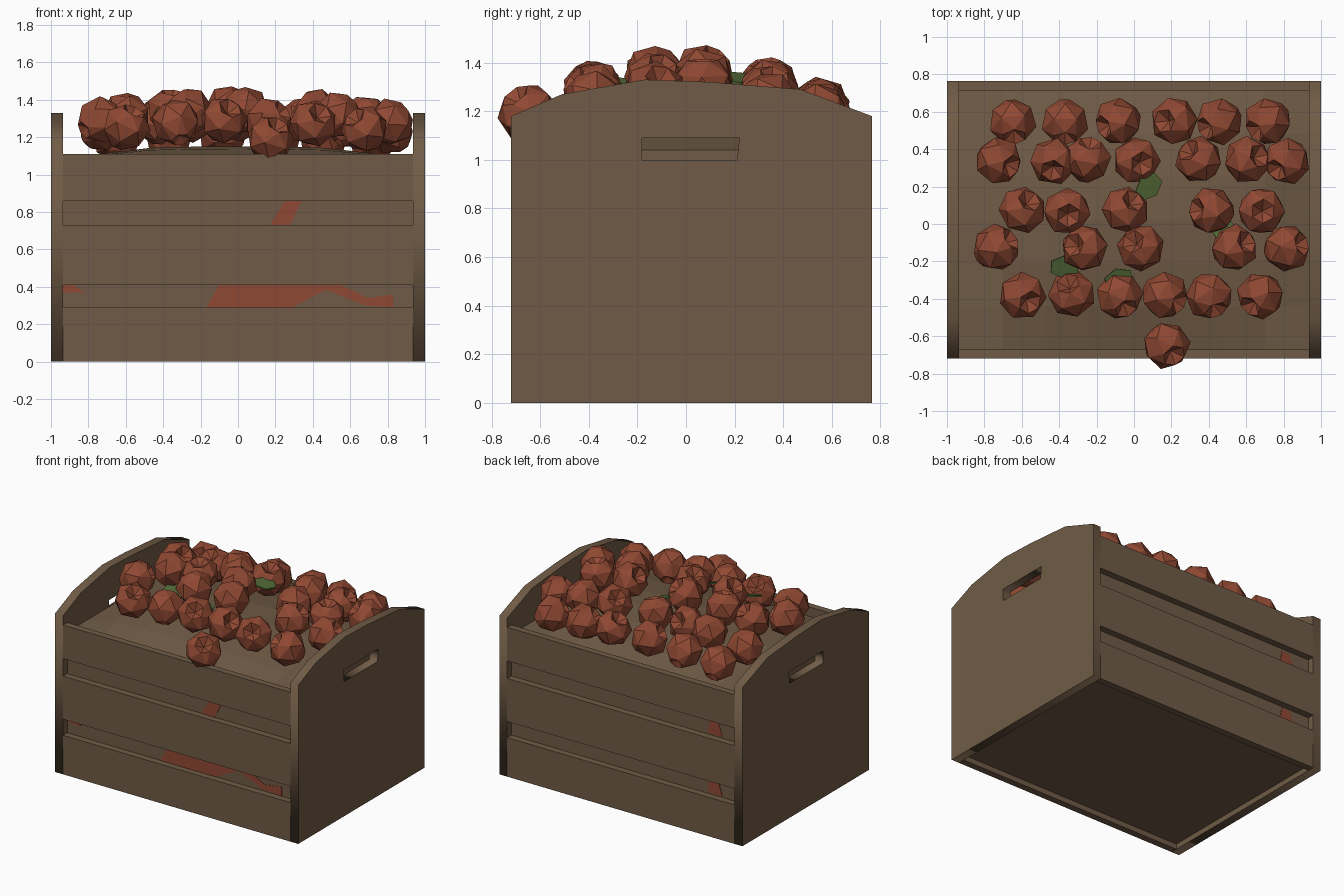
import bpy, bmesh, math, random
from mathutils import Euler, Matrix, Vector

random.seed(4)
if "Cube" in bpy.data.objects:
    bpy.data.objects.remove(bpy.data.objects["Cube"], do_unlink=True)


def material(name, rgb):
    m = bpy.data.materials.new(name)
    m.use_nodes = True
    m.diffuse_color = (*rgb, 1)
    m.node_tree.nodes["Principled BSDF"].inputs["Base Color"].default_value = (*rgb, 1)
    return m


WOOD = material("brown wood", (0.162, 0.105, 0.061))
RED = material("apple red", (0.28, 0.066, 0.033))
GREEN = material("leaf green", (0.08, 0.135, 0.035))

FRONT, BACK, END, WALL = -0.72, 0.765, 0.935, 0.05


def finish(name, bm, mat):
    bmesh.ops.recalc_face_normals(bm, faces=bm.faces)
    me = bpy.data.meshes.new(name)
    bm.to_mesh(me)
    bm.free()
    me.materials.append(mat)
    ob = bpy.data.objects.new(name, me)
    bpy.context.collection.objects.link(ob)
    return ob


def box(name, lo, hi, mat):
    lo, hi = Vector(lo), Vector(hi)
    bm = bmesh.new()
    bmesh.ops.create_cube(bm, size=1, matrix=Matrix.Translation((lo + hi) / 2)
                          @ Matrix.Diagonal((*(hi - lo), 1)))
    return finish(name, bm, mat)


# Arched end panels with a hand slot
OUTLINE = [(FRONT, 0), (FRONT, 1.18), (-0.51, 1.27), (-0.17, 1.33), (0.1, 1.32),
           (0.47, 1.29), (BACK, 1.18), (BACK, 0)]
SLOT = [(-0.18, 1.0), (0.21, 1.0), (0.22, 1.09), (-0.18, 1.09)]


def end_panel(name, side):
    cu = bpy.data.curves.new(name, "CURVE")
    cu.dimensions = "2D"
    cu.fill_mode = "BOTH"
    cu.extrude = (1 - END) / 2
    for loop in (OUTLINE, SLOT):
        s = cu.splines.new("POLY")
        s.points.add(len(loop) - 1)
        s.use_cyclic_u = True
        for p, (y, z) in zip(s.points, loop):
            p.co = (y, z, 0, 1)
    cu.materials.append(WOOD)
    ob = bpy.data.objects.new(name, cu)
    ob.rotation_euler = (math.pi / 2, 0, math.pi / 2)
    ob.location.x = side * (1 + END) / 2
    bpy.context.collection.objects.link(ob)
    bpy.ops.object.select_all(action="DESELECT")
    ob.select_set(True)
    bpy.context.view_layer.objects.active = ob
    bpy.ops.object.convert(target="MESH")


end_panel("left_end_panel", 1)
end_panel("right_end_panel", -1)

# Three planks on the front and back
for side, y in (("front", FRONT), ("back", BACK - WALL)):
    for level, z0, z1 in (("lower", 0, 0.29), ("middle", 0.73 - 0.32, 0.73), ("upper", 0.86, 1.11)):
        box(f"{side}_{level}_plank", (-END, y, z0), (END, y + WALL, z1), WOOD)

# Filling block with a recessed underside and a softly mounded top
bm = bmesh.new()
y0, y1 = FRONT + WALL, BACK - WALL
bmesh.ops.create_grid(bm, x_segments=8, y_segments=6, size=1)
for v in bm.verts:
    u, w = v.co.x, v.co.y
    v.co = (u * END, (y0 + y1) / 2 + w * (y1 - y0) / 2, 1.04 + 0.11 * (1 - u ** 4) * (1 - w * w))
rim = [e for e in bm.edges if e.is_boundary]
skirt = bmesh.ops.extrude_edge_only(bm, edges=rim)["geom"]
for v in skirt:
    if isinstance(v, bmesh.types.BMVert):
        v.co.z = 0.04
bmesh.ops.holes_fill(bm, edges=[e for e in bm.edges if e.is_boundary])
finish("crate_filling", bm, WOOD)


# Fruit showing through the gaps, as thin plates on the filling
def gap_fruit(name, y, points):
    bm = bmesh.new()
    face = bm.faces.new([bm.verts.new((x, y - 0.003, z)) for x, z in points])
    ext = bmesh.ops.extrude_face_region(bm, geom=[face])["geom"]
    bmesh.ops.translate(bm, vec=(0, 0.006, 0),
                        verts=[v for v in ext if isinstance(v, bmesh.types.BMVert)])
    finish(name, bm, RED)


gap_fruit("front_upper_gap_fruit", y0, [(0.17, 0.73), (0.28, 0.73), (0.34, 0.86), (0.25, 0.86)])
gap_fruit("front_lower_gap_fruit", y0, [(-0.17, 0.29), (0.29, 0.29), (0.47, 0.385), (0.68, 0.3),
                                        (0.83, 0.29), (0.83, 0.36), (0.69, 0.34), (0.55, 0.41), (-0.1, 0.41)])
gap_fruit("front_corner_gap_fruit", y0, [(-END, 0.37), (-0.82, 0.37), (-0.88, 0.41), (-END, 0.41)])
for level, z in (("upper", 0.74), ("lower", 0.3)):
    gap_fruit(f"back_{level}_gap_fruit", y1, [(-0.68, z), (-0.8, z), (-0.77, z + 0.1), (-0.7, z + 0.1)])


# Low-poly apples: staggered six-sided rings with a dimple at each pole
def apple_mesh():
    bm = bmesh.new()
    rings = []
    for i, (r, z) in enumerate([(0.05, -0.11), (0.118, -0.04), (0.124, 0.05), (0.065, 0.108)]):
        rings.append([bm.verts.new((r * math.cos((k + i / 2) * math.pi / 3),
                                    r * math.sin((k + i / 2) * math.pi / 3), z)) for k in range(6)])
    for a, b in zip(rings, rings[1:]):
        for k in range(6):
            n = (k + 1) % 6
            bm.faces.new((a[k], a[n], b[k]))
            bm.faces.new((a[n], b[n], b[k]))
    for ring, z in ((rings[0], -0.085), (rings[-1], 0.06)):
        pole = bm.verts.new((0, 0, z))
        for k in range(6):
            bm.faces.new((ring[k], ring[(k + 1) % 6], pole))
    bmesh.ops.recalc_face_normals(bm, faces=bm.faces)
    me = bpy.data.meshes.new("apple")
    bm.to_mesh(me)
    bm.free()
    me.materials.append(RED)
    return me


def mound(x, y):
    return max(1.35 - 0.1 * x * x - 0.45 * y * y, 1.185)


# Rows of apples: depth, then positions across
ROWS = [(0.55, (-0.65, -0.37, -0.08, 0.22, 0.46, 0.72)),
        (0.34, (-0.73, -0.43, -0.25, 0.01, 0.35, 0.6, 0.82)),
        (0.07, (-0.6, -0.36, -0.05, 0.42, 0.68)),
        (-0.13, (-0.74, -0.26, 0.04, 0.53, 0.81)),
        (-0.38, (-0.6, -0.33, -0.08, 0.16, 0.4, 0.68)),
        (-0.645, (0.17,))]
apple = apple_mesh()
count = 0
for y, xs in ROWS:
    for x in xs:
        count += 1
        ob = bpy.data.objects.new(f"apple_{count}", apple)
        ob.location = (x, y, mound(x, y))
        ob.rotation_euler = Euler((random.uniform(-1, 1), random.uniform(-1, 1), random.uniform(0, 6)))
        bpy.context.collection.objects.link(ob)

# Leaves tucked between the apples
for i, (x, y, turn) in enumerate([(0.08, 0.2, 0.8), (0.48, -0.03, 2.6), (-0.37, -0.23, 0), (-0.08, -0.3, 0.3)]):
    bm = bmesh.new()
    bmesh.ops.create_circle(bm, cap_ends=True, segments=6, radius=0.085)
    bmesh.ops.scale(bm, vec=(1, 0.75, 1), verts=bm.verts)
    bmesh.ops.solidify(bm, geom=bm.faces[:], thickness=0.01)
    leaf = finish(f"leaf_{i + 1}", bm, GREEN)
    leaf.location = (x, y, mound(x, y) + 0.01)
    leaf.rotation_euler = (0.25, 0.2, turn)
